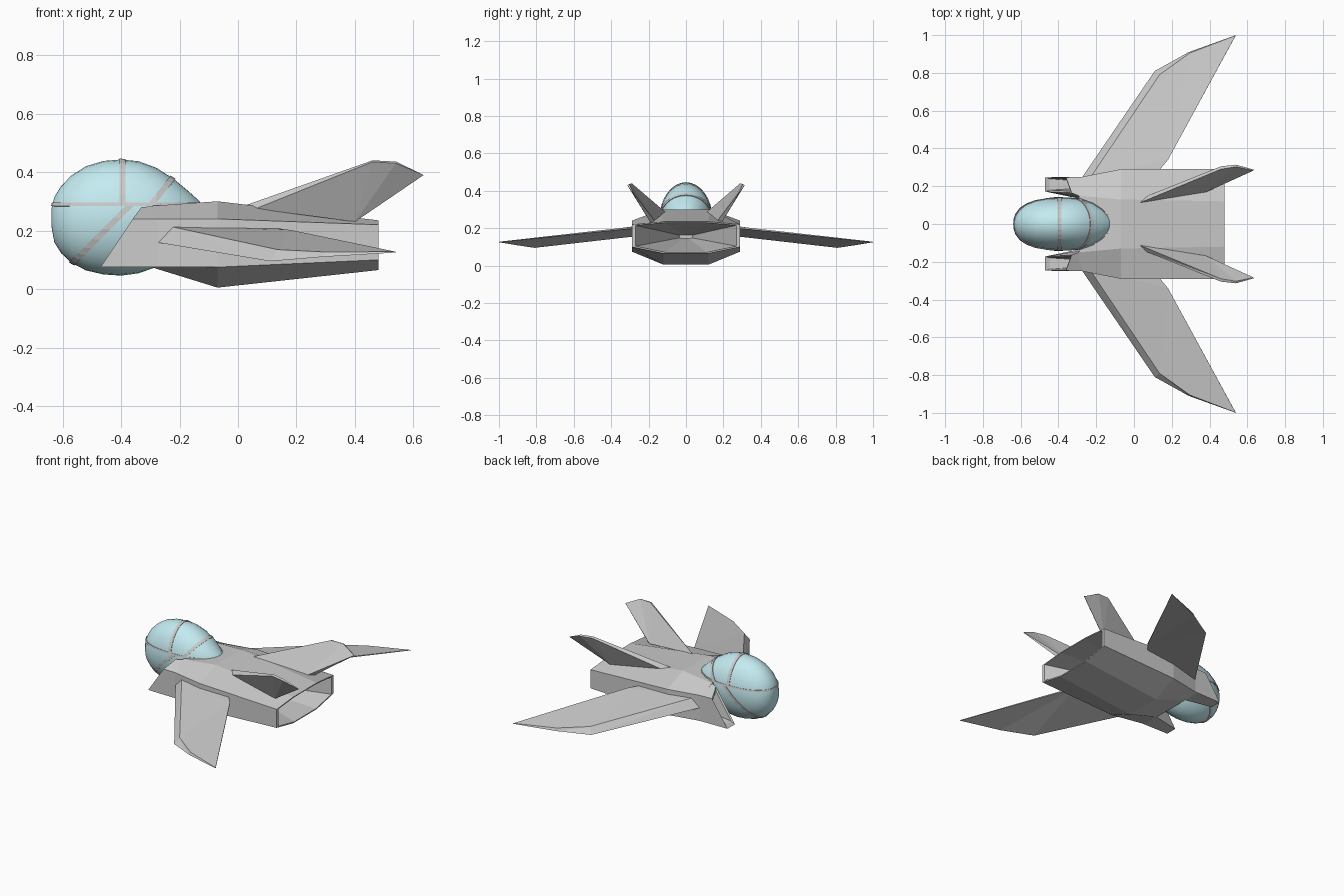
import bpy, bmesh, math
from mathutils import Vector

if "Cube" in bpy.data.objects:
    bpy.data.objects.remove(bpy.data.objects["Cube"])


def finish(bm, name, mirror=False, smooth=False, mat=None):
    bmesh.ops.recalc_face_normals(bm, faces=bm.faces)
    me = bpy.data.meshes.new(name)
    bm.to_mesh(me)
    ob = bpy.data.objects.new(name, me)
    bpy.context.collection.objects.link(ob)
    if mirror:
        m = ob.modifiers.new("mirror", 'MIRROR')
        m.use_axis = (False, True, False)
    if smooth:
        for p in me.polygons:
            p.use_smooth = True
    if mat:
        me.materials.append(mat)
    return ob


def loft(rings):
    bm = bmesh.new()
    vs = [[bm.verts.new(p) for p in r] for r in rings]
    n = len(rings[0])
    for a, b in zip(vs, vs[1:]):
        for i in range(n):
            j = (i + 1) % n
            bm.faces.new((a[i], a[j], b[j], b[i]))
    bm.faces.new(vs[0])
    bm.faces.new(vs[-1])
    return bm


def shrink(ring, s, dx):
    c = sum((Vector(p) for p in ring), Vector()) / len(ring)
    return [c + (Vector(p) - c) * s + Vector((dx, 0, 0)) for p in ring]


# Hull: faceted sections, with a tapering exhaust cavity at the back
def section(x, top, tw, sh, w, low, bot, bw):
    half = [(tw, top), (w, sh), (w, low), (bw, bot)]
    return [(x, y, z) for y, z in half] + [(x, -y, z) for y, z in reversed(half)]


rear = section(0.48, 0.235, 0.12, 0.22, 0.29, 0.10, 0.065, 0.12)
hull = [section(-0.29, 0.285, 0.15, 0.24, 0.247, 0.075, 0.073, 0.13),
        section(-0.07, 0.30, 0.13, 0.24, 0.29, 0.075, 0.005, 0.12),
        rear, shrink(rear, 0.93, 0), shrink(rear, 0.12, -0.5)]
finish(loft(hull), "hull")

# Raked air intakes with hollow mouths
mouth = [(-0.47, 0.172, 0.075), (-0.47, 0.247, 0.075),
         (-0.36, 0.247, 0.24), (-0.33, 0.165, 0.28)]
back = [(-0.27, 0.13, 0.075), (-0.27, 0.25, 0.075),
        (-0.27, 0.25, 0.24), (-0.27, 0.14, 0.285)]
finish(loft([back, mouth, shrink(mouth, 0.8, 0.01), shrink(mouth, 0.6, 0.11)]),
       "air_intake", mirror=True)

# Swept wings with a bevelled leading edge
wing_low = [(-0.28, 0.24, 0.16), (0.11, 0.81, 0.095), (0.29, 0.91, 0.11),
            (0.54, 1.0, 0.125), (0.18, 0.34, 0.193), (0.13, 0.28, 0.198)]
wing_top = [(-0.235, 0.24, 0.215), (0.135, 0.79, 0.135), (0.295, 0.905, 0.127),
            (0.538, 0.998, 0.128), (0.18, 0.34, 0.202), (0.13, 0.28, 0.208)]
bm = loft([wing_low, wing_top])
bmesh.ops.triangulate(bm, faces=bm.faces)
finish(bm, "wing", mirror=True)

# Canted tail fins
fin_out = [(0.06, 0.145, 0.275), (0.46, 0.305, 0.435), (0.54, 0.314, 0.43),
           (0.635, 0.287, 0.39), (0.40, 0.19, 0.23)]
fin_in = [(0.03, 0.112, 0.288), (0.46, 0.29, 0.44), (0.54, 0.303, 0.436),
          (0.633, 0.283, 0.391), (0.38, 0.168, 0.24)]
bm = loft([fin_out, fin_in])
bmesh.ops.triangulate(bm, faces=bm.faces)
finish(bm, "tail_fin", mirror=True)

# Egg-shaped canopy: x, upper z, lower z, half width
stations = [(-0.638, 0.275, 0.215, 0.025), (-0.628, 0.315, 0.16, 0.055),
            (-0.605, 0.352, 0.123, 0.085), (-0.57, 0.388, 0.09, 0.109),
            (-0.52, 0.42, 0.064, 0.127), (-0.46, 0.438, 0.05, 0.137),
            (-0.40, 0.443, 0.046, 0.14), (-0.34, 0.437, 0.054, 0.14),
            (-0.28, 0.415, 0.075, 0.135), (-0.22, 0.377, 0.12, 0.115),
            (-0.17, 0.335, 0.18, 0.085), (-0.135, 0.304, 0.23, 0.05),
            (-0.12, 0.285, 0.26, 0.02)]
SEG = 32


def egg(grow=0.0):
    rings = []
    for x, t, b, w in stations:
        x = -0.40 + (x + 0.40) * (1 + grow * 4)
        r = (t - b) / 2 + grow
        rings.append([(x, (w + grow) * math.cos(2 * math.pi * i / SEG),
                       (t + b) / 2 + r * math.sin(2 * math.pi * i / SEG))
                      for i in range(SEG)])
    return loft(rings)


glass = bpy.data.materials.new("canopy_glass")
glass.diffuse_color = (0.55, 0.83, 0.88, 1)
glass.use_nodes = True
glass.node_tree.nodes["Principled BSDF"].inputs["Base Color"].default_value = glass.diffuse_color
finish(egg(), "canopy", smooth=True, mat=glass)


# Canopy frame: thin strips cut from a slightly larger shell
def strip(name, co, no, width, clip=0):
    bm = egg(0.003)
    no, co = Vector(no).normalized(), Vector(co)
    cuts = [(co + no * width / 2, no), (co - no * width / 2, -no)]
    if clip:
        cuts.append((Vector((0, 0, 0.29)), Vector((0, 0, -clip))))
    for c, n in cuts:
        bmesh.ops.bisect_plane(bm, geom=bm.verts[:] + bm.edges[:] + bm.faces[:],
                               plane_co=c, plane_no=n, clear_outer=True)
    ob = finish(bm, name)
    ob.modifiers.new("thickness", 'SOLIDIFY').thickness = 0.006


strip("frame_rim", (0, 0, 0.29), (0, 0, 1), 0.012)
strip("frame_hoop", (-0.395, 0, 0.4), (1, 0, 0), 0.02, 1)
strip("frame_rear_hoop", (-0.22, 0, 0.385), (0.1, 0, -0.08), 0.02, 1)
strip("frame_lower_brace", (-0.57, 0, 0.085), (1, 0, -1), 0.02, -1)
